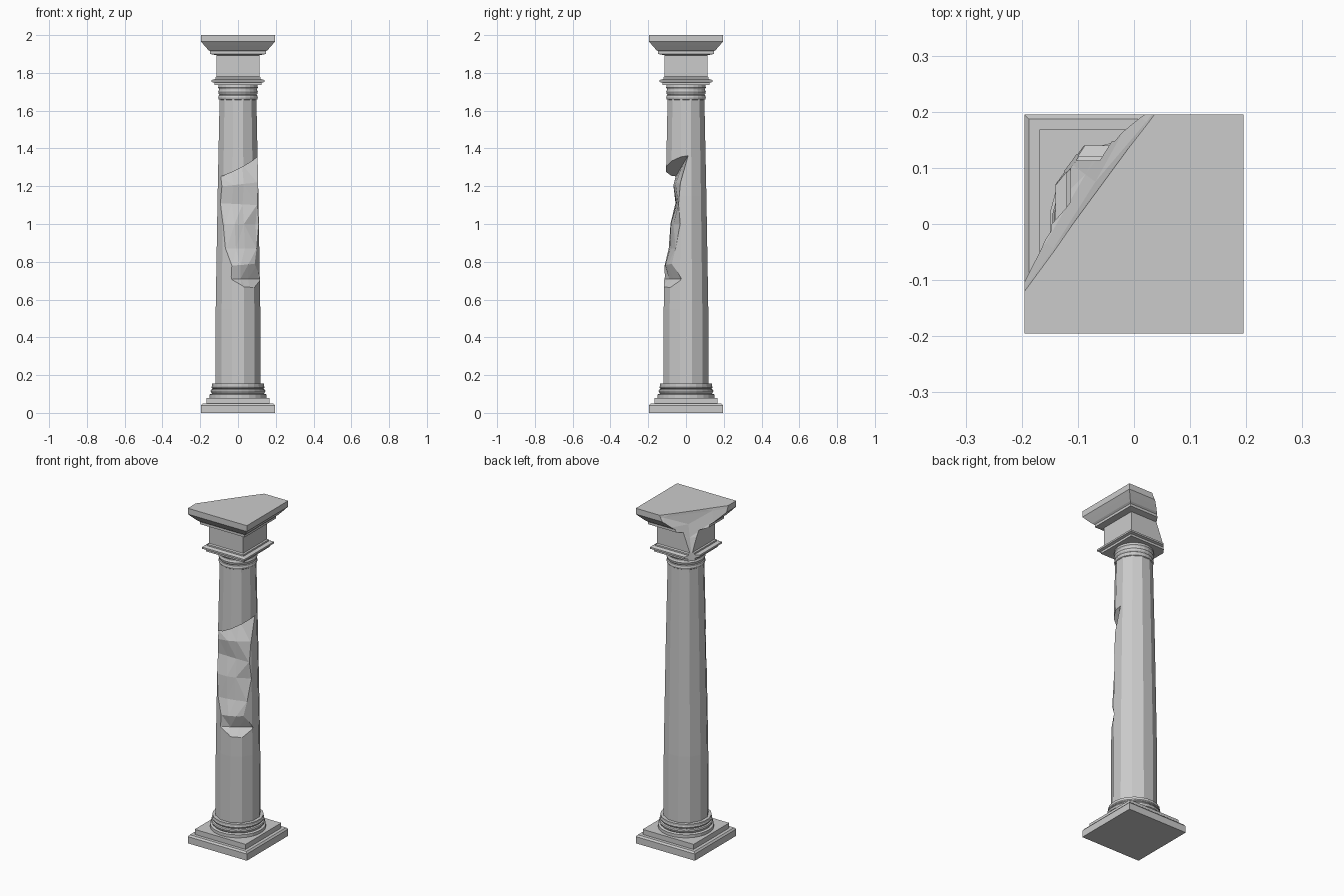
import bpy, bmesh, math
from mathutils import Vector

if "Cube" in bpy.data.objects:
    bpy.data.objects.remove(bpy.data.objects["Cube"])


def link(name, bm):
    bmesh.ops.recalc_face_normals(bm, faces=bm.faces[:])
    me = bpy.data.meshes.new(name)
    bm.to_mesh(me)
    bm.free()
    ob = bpy.data.objects.new(name, me)
    bpy.context.collection.objects.link(ob)
    return ob


def turned(name, profile, sides):
    """Closed solid from (apothem, z) profile: 4 sides gives square mouldings."""
    bm = bmesh.new()
    rings = []
    for r, z in profile:
        r /= math.cos(math.pi / sides)
        rings.append([bm.verts.new((r * math.cos(2 * math.pi * (i + .5) / sides),
                                    r * math.sin(2 * math.pi * (i + .5) / sides), z))
                      for i in range(sides)])
    for a, b in zip(rings, rings[1:]):
        for i in range(sides):
            j = (i + 1) % sides
            bm.faces.new((a[i], a[j], b[j], b[i]))
    bm.faces.new(rings[0])
    bm.faces.new(rings[-1])
    return link(name, bm)


def loft(name, rows):
    """Closed cutter from stacked loops of points."""
    bm = bmesh.new()
    loops = [[bm.verts.new(p) for p in row] for row in rows]
    n = len(loops[0])
    for a, b in zip(loops, loops[1:]):
        for i in range(n):
            j = (i + 1) % n
            bm.faces.new((a[i], a[j], b[j], b[i]))
    bm.faces.new(loops[0])
    bm.faces.new(loops[-1])
    bmesh.ops.triangulate(bm, faces=bm.faces[:])
    ob = link(name, bm)
    ob.hide_render = True
    ob.hide_viewport = True
    return ob


def cut(ob, cutter):
    m = ob.modifiers.new("break", 'BOOLEAN')
    m.operation = 'DIFFERENCE'
    m.solver = 'EXACT'
    m.object = cutter


# Square plinth
turned("plinth", [(.195, 0), (.195, .04), (.187, .05), (.168, .05), (.168, .08)], 4)

# Round base mouldings
turned("base_rings", [(.15, .075), (.15, .098), (.137, .102), (.143, .11), (.145, .117),
                      (.142, .124), (.134, .127), (.139, .132), (.14, .138), (.137, .143),
                      (.137, .155), (.115, .156)], 24)

# Tapered twelve-sided shaft
shaft = turned("shaft", [(.119, .12), (.118, .55), (.108, 1.15), (.097, 1.68)], 12)

# Neck rings
neck = turned("neck_rings", [(.095, 1.655), (.102, 1.66), (.105, 1.67), (.102, 1.68), (.098, 1.683),
                             (.103, 1.69), (.105, 1.7), (.101, 1.708), (.101, 1.715),
                             (.105, 1.722), (.103, 1.74)], 24)

# Square capital
capital = turned("capital", [(.125, 1.735), (.125, 1.748), (.14, 1.752), (.14, 1.762),
                             (.12, 1.768), (.12, 1.777), (.113, 1.782), (.113, 1.893),
                             (.148, 1.9), (.148, 1.915), (.158, 1.922), (.178, 1.945),
                             (.195, 1.965), (.195, 2.0)], 4)

# Broken front of the shaft: left z, right z, left point, right point, middle bulge
chips = [(1.25, 1.36, (-.095, -.055), (.1, .01), 0),
         (1.20, 1.22, (-.08, -.065), (.1, -.03), .012),
         (1.11, 1.10, (-.09, -.055), (.1, -.04), .002),
         (1.00, 1.00, (-.07, -.08), (.093, -.035), .014),
         (.87, .87, (-.06, -.09), (.098, -.055), .006),
         (.78, .79, (-.03, -.112), (.105, -.065), .012),
         (.71, .71, (-.03, -.11), (.105, -.03), .004),
         (.62, .62, (.03, -.16), (.16, -.07), 0)]
rows = []
for zl, zr, l, r, bulge in chips:
    l, r = Vector(l), Vector(r)
    d = r - l
    n = Vector((d.y, -d.x)).normalized()
    row = []
    for t in (-.3, 0, .3, .6, 1, 1.3):
        p = l + d * t + n * (bulge if .2 < t < .7 else 0)
        row.append((p.x, p.y, zl + (zr - zl) * t))
    for t in (1.3, -.3):
        p = l + d * t + n * .2
        row.append((p.x, p.y, zl + (zr - zl) * t))
    rows.append(row)
cut(shaft, loft("shaft_break_cutter", rows))

# Broken back-left corner of the capital: height and offset across the break
n = Vector((-.806, .592))
d = Vector((.592, .806))
rows = []
for z, offs in [(2.02, (.081, .085, .081)), (1.985, (.09, .09, .09)), (1.93, (.107, .1, .118)),
                (1.86, (.145, .122, .145)), (1.78, (.153, .15, .153)), (1.72, (.158, .158, .158))]:
    pts = [d * t + n * o for t, o in zip((-.4, -.12, .02, .16, .4),
                                         (offs[0], offs[0], offs[1], offs[2], offs[2]))]
    pts += [d * .4 + n * .5, d * -.4 + n * .5]
    rows.append([(p.x, p.y, z) for p in pts])
cut(capital, loft("capital_break_cutter", rows))
